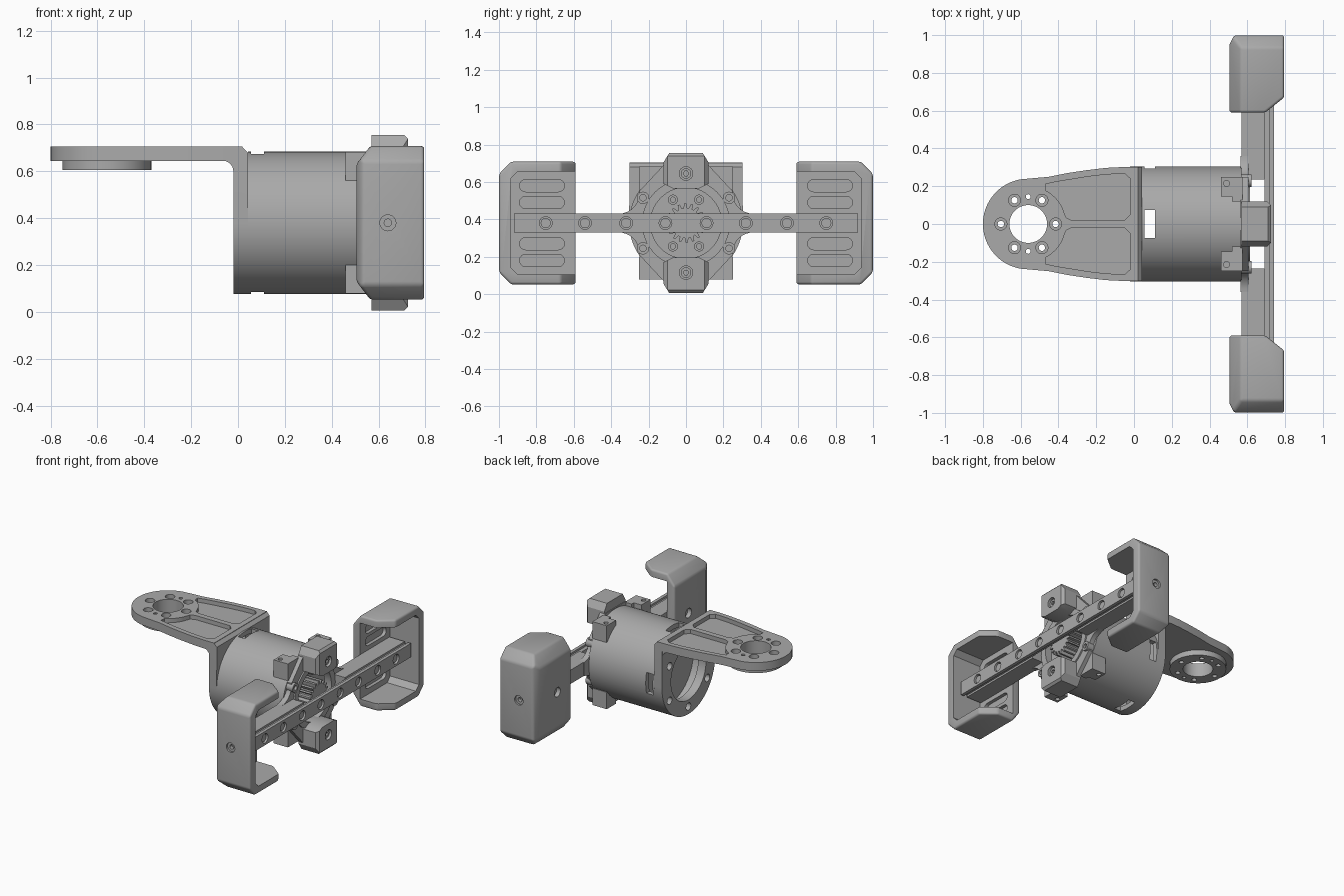
import bpy, bmesh
from math import cos, sin, pi, radians
from mathutils import Vector

if "Cube" in bpy.data.objects:
    bpy.data.objects.remove(bpy.data.objects["Cube"], do_unlink=True)

grey = bpy.data.materials.new("machined_grey")
grey.use_nodes = True
grey.diffuse_color = (0.4, 0.4, 0.4, 1)
grey.node_tree.nodes["Principled BSDF"].inputs["Base Color"].default_value = (0.4, 0.4, 0.4, 1)

MID = 0.38           # height of the body axis
HUB = -0.56          # x of the mounting hole in the arm


def arc(u, v, r, start=0, end=360, n=32):
    """Points on an arc; a full turn leaves out the repeated end point."""
    steps = n if abs(end - start) == 360 else n - 1
    return [(u + r * cos(radians(start + (end - start) * i / steps)),
             v + r * sin(radians(start + (end - start) * i / steps))) for i in range(n)]


def rect(u0, u1, v0, v1):
    return [(u0, v0), (u1, v0), (u1, v1), (u0, v1)]


def slot(u0, u1, v, r):
    return arc(u1 - r, v, r, -90, 90, 10) + arc(u0 + r, v, r, 90, 270, 10)


def prism(name, outlines, axis, lo, hi):
    """Extrude one or more outlines along an axis."""
    place = {"X": lambda u, v, t: (t, u, v),
             "Y": lambda u, v, t: (u, t, v),
             "Z": lambda u, v, t: (u, v, t)}[axis]
    bm = bmesh.new()
    for outline in outlines:
        face = bm.faces.new([bm.verts.new(place(u, v, lo)) for u, v in outline])
        new = bmesh.ops.extrude_face_region(bm, geom=[face])["geom"]
        verts = [g for g in new if isinstance(g, bmesh.types.BMVert)]
        shift = Vector(place(0, 0, hi)) - Vector(place(0, 0, lo))
        bmesh.ops.translate(bm, verts=verts, vec=shift)
    bmesh.ops.recalc_face_normals(bm, faces=bm.faces)
    mesh = bpy.data.meshes.new(name)
    bm.to_mesh(mesh)
    bm.free()
    mesh.materials.append(grey)
    obj = bpy.data.objects.new(name, mesh)
    bpy.context.collection.objects.link(obj)
    return obj


def apply(obj, mod):
    bpy.context.view_layer.objects.active = obj
    bpy.ops.object.modifier_apply(modifier=mod.name)


def cut(obj, outlines, axis, lo, hi):
    """Cut prisms out of a part."""
    cutter = prism("cutter", outlines, axis, lo, hi)
    mod = obj.modifiers.new("cut", "BOOLEAN")
    mod.operation, mod.solver, mod.object = "DIFFERENCE", "EXACT", cutter
    apply(obj, mod)
    bpy.data.objects.remove(cutter, do_unlink=True)


def chamfer(obj, *planes):
    """Slice off corners with (point, outward normal) planes."""
    bm = bmesh.new()
    bm.from_mesh(obj.data)
    for point, normal in planes:
        geom = bm.verts[:] + bm.edges[:] + bm.faces[:]
        res = bmesh.ops.bisect_plane(bm, geom=geom, plane_co=point, plane_no=normal, clear_outer=True)
        rim = [g for g in res["geom_cut"] if isinstance(g, bmesh.types.BMEdge)]
        bmesh.ops.edgeloop_fill(bm, edges=rim)
    bmesh.ops.recalc_face_normals(bm, faces=bm.faces)
    bm.to_mesh(obj.data)
    bm.free()


def bevel(obj, width, segments=3):
    mod = obj.modifiers.new("bevel", "BEVEL")
    mod.width, mod.segments, mod.limit_method = width, segments, "ANGLE"
    apply(obj, mod)


# Mounting arm: rounded plate with two pockets and a bolt circle
half = arc(HUB, 0, 0.24, 180, 100, 14) + [(-0.45, 0.25), (-0.35, 0.27), (-0.25, 0.285),
                                          (-0.15, 0.297), (-0.05, 0.302), (0.02, 0.302)]
arm = prism("arm_plate", [half + [(x, -y) for x, y in reversed(half[1:])]], "Z", 0.645, 0.705)
pocket = ([(-0.05, 0.02), (-0.02, 0.05), (-0.02, 0.24), (-0.05, 0.267), (-0.15, 0.262), (-0.25, 0.25),
           (-0.42, 0.222), (-0.47, 0.21)] + arc(HUB, 0, 0.2, 62, 25, 8) + [(-0.36, 0.035), (-0.33, 0.02)])
cut(arm, [pocket, [(x, -y) for x, y in pocket]], "Z", 0.675, 0.8)
boss = prism("arm_boss", [arc(HUB, 0, 0.19, n=64)], "Z", 0.605, 0.647)
bolts = [(HUB + 0.145 * cos(i * pi / 3), 0.145 * sin(i * pi / 3)) for i in range(6)]
cut(arm, [arc(u, v, 0.032, n=20) for u, v in bolts], "Z", 0.675, 0.8)
for part in (arm, boss):
    cut(part, [arc(HUB, 0, 0.1, n=48)] + [arc(u, v, 0.017, n=16) for u, v in bolts]
        + [arc(HUB, s * 0.145, 0.013, n=12) for s in (-1, 1)], "Z", 0.5, 0.8)

# Upright flange under the arm, with a fillet at the bend
flange = prism("arm_flange", [arc(0, MID, 0.304, 180, 360, 40) + [(0.302, 0.705), (-0.302, 0.705)]],
               "X", -0.02, 0.042)
chamfer(flange, ((0.042, 0, 0.68), (1, 0, 1)), ((0.03, 0, 0.705), (1, 0, 2)))
cut(flange, [arc(0, MID, 0.2, n=48)]
    + [arc(0.25 * cos(a), MID + 0.25 * sin(a), 0.027, n=16) for a in [pi / 6 + i * pi / 3 for i in range(6)]],
    "X", -0.1, 0.1)
prism("arm_fillet", [[(-0.019, 0.646), (-0.019, 0.6)] + arc(-0.065, 0.6, 0.045, 0, 90, 8)], "Y", -0.3, 0.3)

# Hollow body with windows next to the flange
body = prism("body_shell", [arc(0, MID, 0.304, n=96)], "X", 0.042, 0.57)
cut(body, [arc(0, MID, 0.27, n=96)], "X", 0, 0.7)
cut(body, [rect(0.055, 0.11, -0.075, 0.075)], "Z", -0.1, 1)
cut(body, [rect(0.055, 0.11, MID - 0.075, MID + 0.075)], "Y", 0.1, 0.5)
for name, lo, hi in (("rear_bulkhead", 0.13, 0.16), ("front_bulkhead", 0.49, 0.52)):
    prism(name, [arc(0, MID, 0.275, n=64)], "X", lo, hi)

# Corner clips that hold the front plate
for sy, left in ((1, "left"), (-1, "right")):
    for sz, level in ((1, "upper"), (-1, "lower")):
        ys, zs = sorted((sy * 0.12, sy * 0.25)), sorted((MID + sz * 0.18, MID + sz * 0.302))
        clip = prism(f"{level}_{left}_clip", [rect(*ys, *zs)], "X", 0.46, 0.575)
        cut(clip, [rect(0.4, 0.52, *sorted((sy * 0.1, sy * 0.145)))], "Z", -0.2, 1)
        cut(clip, [arc(0.49, sy * 0.215, 0.016, n=14)], "Z", MID + sz * 0.26, MID + sz * 0.4)

# Front plate with flared sides, concave where it meets the rail
quarter = arc(0.36, 0.16, 0.11, 270, 180, 10) + [(0.25, 0.17), (0.12, 0.31)]
upper = quarter + [(-u, v) for u, v in reversed(quarter)]
outline = [(u, MID + v) for u, v in upper] + [(-u, MID - v) for u, v in upper]
front = prism("front_plate", [outline], "X", 0.565, 0.605)
cut(front, [arc(0, MID, 0.19, n=56)], "X", 0.5, 0.7)
ring = prism("front_ring", [arc(0, MID, 0.235, n=64)], "X", 0.56, 0.615)
cut(ring, [arc(0, MID, 0.19, n=56)], "X", 0.5, 0.7)
corners = [(sy * 0.23, MID + sz * 0.135) for sy in (1, -1) for sz in (1, -1)]
screws = prism("front_screws", [arc(u, v, 0.033, n=20) for u, v in corners], "X", 0.57, 0.622)
cut(screws, [arc(u, v, 0.017, n=12) for u, v in corners], "X", 0.605, 0.7)
inner = [(sy * 0.07, MID + sz * 0.125) for sy in (1, -1) for sz in (1, -1)]
motor_screws = prism("motor_screws", [arc(u, v, 0.027, n=18) for u, v in inner], "X", 0.5, 0.56)
cut(motor_screws, [arc(u, v, 0.014, n=12) for u, v in inner], "X", 0.54, 0.7)

# Drive gear
teeth = 18
gear = []
for i in range(teeth):
    for frac, r in ((0, 0.08), (0.3, 0.08), (0.45, 0.105), (0.75, 0.105)):
        a = 2 * pi * (i + frac) / teeth
        gear.append((r * cos(a), MID + r * sin(a)))
prism("drive_gear", [gear], "X", 0.5, 0.65)

# Guide blocks above and below the gear
for s, name in ((1, "upper_guide_block"), (-1, "lower_guide_block")):
    side = [(0.07, 0.185), (0.12, 0.21), (0.12, 0.325), (0.09, 0.374)]
    block = prism(name, [[(u, MID + s * v) for u, v in side] + [(-u, MID + s * v) for u, v in reversed(side)]],
                  "X", 0.57, 0.725)
    chamfer(block, ((0.71, 0, MID + s * 0.374), (1, 0, s)),
            ((0.725, 0.1, 0), (1, 1, 0)), ((0.725, -0.1, 0), (1, -1, 0)))
    cut(block, [arc(0, MID + s * 0.265, 0.036, n=24)], "X", 0.7, 0.8)
    pin = prism(name + "_screw", [arc(0, MID + s * 0.265, 0.028, n=20)], "X", 0.69, 0.712)
    cut(pin, [arc(0, MID + s * 0.265, 0.014, n=6)], "X", 0.7, 0.8)

# Cross rail: grooved bar carrying both fingers
holes = [(y, MID) for y in (-0.75, -0.54, -0.32, -0.11, 0.11, 0.32, 0.54, 0.75)]
for name, h, lo, hi, r in (("rail_face", 0.05, 0.718, 0.742, 0.034), ("rail_web", 0.036, 0.69, 0.72, 0.018)):
    rail = prism(name, [rect(-0.92, 0.92, MID - h, MID + h)], "X", lo, hi)
    cut(rail, [arc(u, v, r, n=20) for u, v in holes], "X", lo - 0.1, hi + 0.1)
prism("rail_washers", [arc(u, v, 0.027, n=20) for u, v in holes], "X", 0.715, 0.732)
prism("rail_backs", [rect(*sorted((s * 0.235, s * 0.92)), MID - 0.05, MID + 0.05) for s in (1, -1)],
      "X", 0.57, 0.692)

# Gripper fingers: chamfered shells open toward the middle and the front of the rail
for s, name in ((1, "left_finger"), (-1, "right_finger")):
    finger = prism(name, [rect(*sorted((s * 0.59, s * 0.999)), 0.052, 0.708)], "X", 0.505, 0.795)
    planes = [((0.505, s * 0.95, 0), (-2, s, 0)), ((0.795, s * 0.67, 0), (0.8, -s, 0))]
    for sz in (1, -1):
        z = MID + sz * 0.328
        planes += [((0.565, 0, z), (-1.3, 0, sz)), ((0, s * 0.935, z), (0, s, sz))]
    chamfer(finger, *planes)
    bevel(finger, 0.018)
    cavity = [(s * 0.5, 0.105), (s * 0.9, 0.105), (s * 0.935, 0.14),
              (s * 0.935, 0.62), (s * 0.9, 0.655), (s * 0.5, 0.655)]
    cut(finger, [cavity], "X", 0.565, 0.9)
    slots = [slot(*sorted((s * 0.65, s * 0.89)), MID + d, 0.033) for d in (0.2, 0.11, -0.11, -0.2)]
    cut(finger, slots, "X", 0.54, 0.6)
    # Screw holes in the outer and back walls
    cut(finger, [arc(0.64, MID, 0.034, n=24)], "Y", *sorted((s * 0.985, s * 1.1)))
    cut(finger, [arc(0.64, MID, 0.016, n=16)], "Y", *sorted((s * 0.96, s * 1.1)))
    cut(finger, [arc(s * 0.75, MID, 0.034, n=24)], "X", 0.4, 0.535)

# Smooth round surfaces, keep edges sharp
bpy.ops.object.select_all(action="DESELECT")
for obj in bpy.context.scene.objects:
    if obj.type == "MESH":
        obj.select_set(True)
        bpy.context.view_layer.objects.active = obj
bpy.ops.object.shade_smooth_by_angle(angle=radians(30))
